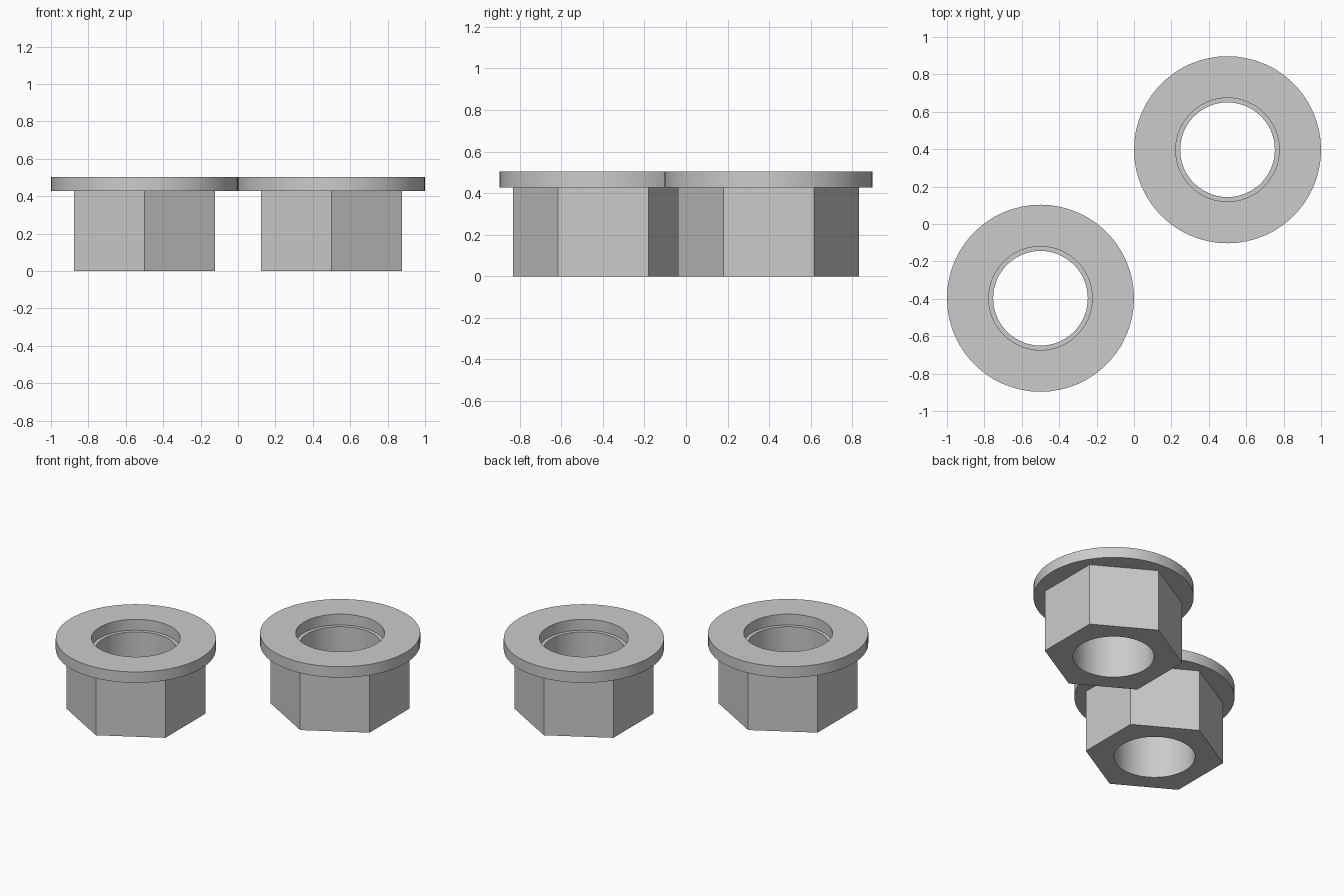
import bpy, bmesh, math

cube = bpy.data.objects.get("Cube")
if cube:
    bpy.data.objects.remove(cube)

# Dimensions
SIDES = 60
HEX_R, BORE_R = 0.435, 0.253
FLANGE_R, RECESS_R = 0.5, 0.277
SEAT_Z, TOP_Z = 0.428, 0.503

steel = bpy.data.materials.new("grey steel")
steel.use_nodes = True
grey = (0.6, 0.6, 0.6, 1)
steel.diffuse_color = grey
steel.node_tree.nodes["Principled BSDF"].inputs["Base Color"].default_value = grey


def ring(bm, radius, z, count=SIDES):
    """Regular polygon of vertices, first corner pointing to the back."""
    angles = [math.pi / 2 + math.tau * i / count for i in range(count)]
    return [bm.verts.new((radius * math.cos(a), radius * math.sin(a), z)) for a in angles]


def join(bm, a, b):
    """Skin two rings whose corner counts are multiples of each other."""
    steps = min(len(a), len(b))

    def span(r, i):
        k = len(r) // steps
        return [r[(i * k + j) % len(r)] for j in range(k + 1)]

    for i in range(steps):
        bm.faces.new(span(a, i) + span(b, i)[::-1])


def flanged_nut(name, x, y):
    bm = bmesh.new()
    # Closed loop of rings: hex body, flange, recess, bore
    rings = [
        ring(bm, HEX_R, 0, 6),
        ring(bm, HEX_R, SEAT_Z, 6),
        ring(bm, FLANGE_R, SEAT_Z),
        ring(bm, FLANGE_R, TOP_Z),
        ring(bm, RECESS_R, TOP_Z),
        ring(bm, RECESS_R, SEAT_Z),
        ring(bm, BORE_R, SEAT_Z),
        ring(bm, BORE_R, 0),
    ]
    for a, b in zip(rings, rings[1:] + rings[:1]):
        join(bm, a, b)
    bmesh.ops.recalc_face_normals(bm, faces=bm.faces[:])
    mesh = bpy.data.meshes.new(name)
    bm.to_mesh(mesh)
    bm.free()
    mesh.materials.append(steel)
    nut = bpy.data.objects.new(name, mesh)
    nut.location = (x, y, 0)
    bpy.context.collection.objects.link(nut)
    bpy.ops.object.select_all(action="DESELECT")
    nut.select_set(True)
    bpy.context.view_layer.objects.active = nut
    bpy.ops.object.shade_smooth_by_angle(angle=math.radians(30))


# The two nuts sit on a diagonal
flanged_nut("flanged_nut_front_right", -0.5, -0.397)
flanged_nut("flanged_nut_back_left", 0.5, 0.397)
